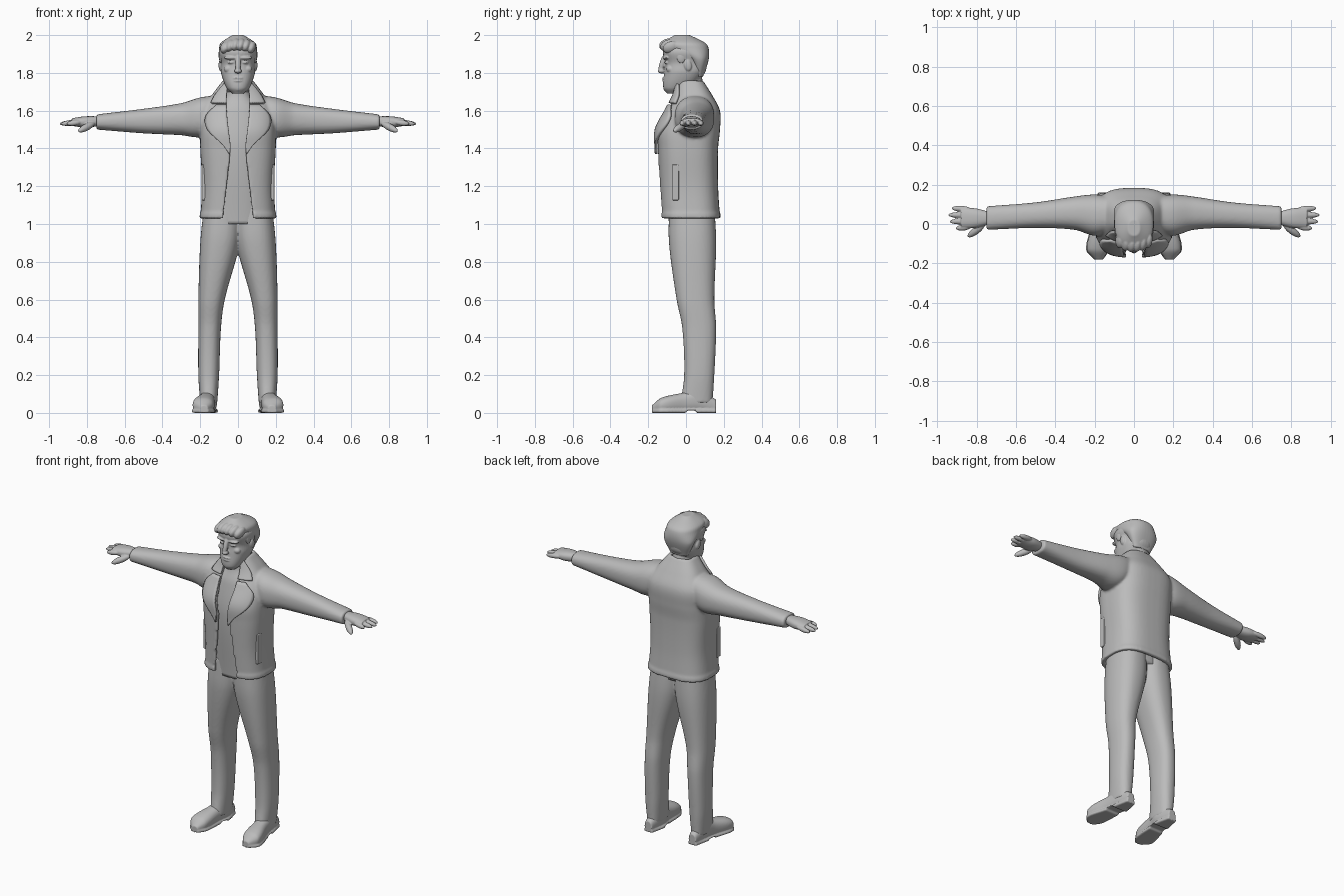
import bpy, bmesh, math
from mathutils import Vector, Matrix

cube = bpy.data.objects.get("Cube")
if cube:
    bpy.data.objects.remove(cube)

clay = bpy.data.materials.new("plain grey")
clay.use_nodes = True
GREY = (.5, .5, .5, 1)
clay.diffuse_color = GREY
clay.node_tree.nodes["Principled BSDF"].inputs["Base Color"].default_value = GREY
BOXY = .7


def blend(rows, position):
    """Smooth curve through the rows, looked up by their first column."""
    position = min(max(position, rows[0][0]), rows[-1][0])
    index = max(k for k in range(len(rows) - 1) if rows[k][0] <= position)
    start, end = rows[index], rows[index + 1]
    before, after = rows[max(index - 1, 0)], rows[min(index + 2, len(rows) - 1)]
    span = end[0] - start[0]
    u = (position - start[0]) / span
    ease = u * u * (3 - 2 * u)
    values = []
    for a, b, p, n in list(zip(start, end, before, after))[1:]:
        slope_in = (b - p) / (end[0] - before[0]) * span
        slope_out = (n - a) / (after[0] - start[0]) * span
        bend = u * (1 - u) * (slope_in * (1 - u) - slope_out * u)
        values.append(a + (b - a) * ease + bend)
    return values


def signed_power(value, exponent):
    return math.copysign(abs(value) ** exponent, value)


def spread(low, high, count):
    return [low + (high - low) * i / count for i in range(count + 1)]


def skin(bm, rings):
    """Join closed rings with quads and cap both ends."""
    loops = [[bm.verts.new(point) for point in ring] for ring in rings]
    for lower, upper in zip(loops, loops[1:]):
        for i in range(len(lower)):
            bm.faces.new((lower[i - 1], lower[i], upper[i], upper[i - 1]))
    bm.faces.new(loops[0])
    bm.faces.new(loops[-1])


def loft(bm, axis, rows, exponent=.85, sides=40):
    """Rounded sections; each row is a position, then low and high on the other axes."""
    order = {"x": (2, 0, 1), "y": (0, 2, 1), "z": (0, 1, 2)}[axis]
    rings = []
    for position in spread(rows[0][0], rows[-1][0], sides):
        a_low, a_high, b_low, b_high = blend(rows, position)
        ring = []
        for i in range(sides):
            angle = math.tau * i / sides
            a = signed_power(math.cos(angle), exponent)
            b = signed_power(math.sin(angle), exponent)
            point = ((a_low + a_high + (a_high - a_low) * a) / 2,
                     (b_low + b_high + (b_high - b_low) * b) / 2, position)
            ring.append(Vector([point[k] for k in order]))
        rings.append(ring)
    skin(bm, rings)


def upright(bm, rows):
    """Loft up z, symmetric in x; each row is height, half width, front, back."""
    loft(bm, "z", [(z, -half, half, front, back) for z, half, front, back in rows])


def blob(bm, centre, radii, turn=Matrix()):
    matrix = Matrix.Translation(centre) @ turn @ Matrix.Diagonal((*radii, 1))
    bmesh.ops.create_uvsphere(bm, u_segments=20, v_segments=12, radius=1, matrix=matrix)


def finger(bm, root, tip, radius):
    root, tip = Vector(root), Vector(tip)
    along = tip - root
    turn = along.to_track_quat("Z", "Y").to_matrix().to_4x4()
    blob(bm, (root + tip) / 2, (radius, radius, along.length / 2), turn)


def finish(name, bm, mirror=True, voxel=0, soften=0, thickness=0):
    bmesh.ops.recalc_face_normals(bm, faces=bm.faces)
    for face in bm.faces:
        face.smooth = True
    mesh = bpy.data.meshes.new(name)
    bm.to_mesh(mesh)
    bm.free()
    part = bpy.data.objects.new(name, mesh)
    bpy.context.collection.objects.link(part)
    mesh.materials.append(clay)
    if thickness:
        solid = part.modifiers.new("Thickness", "SOLIDIFY")
        solid.thickness, solid.offset = thickness, 0
    if mirror:
        part.modifiers.new("Mirror", "MIRROR").use_mirror_merge = False
    if voxel:
        fuse = part.modifiers.new("Fuse", "REMESH")
        fuse.mode, fuse.voxel_size, fuse.use_smooth_shade = "VOXEL", voxel, True
    if soften:
        part.modifiers.new("Soften", "SMOOTH").iterations = soften


# Trousers
bm = bmesh.new()
loft(bm, "z", [(.05, .11, .2, -.03, .14), (.2, .1, .21, -.01, .15), (.45, .09, .21, -.02, .16),
               (.6, .07, .21, -.05, .15), (.9, -.01, .2, -.09, .16), (1.1, -.02, .18, -.09, .15)])
blob(bm, (.08, .03, 1), (.11, .12, .1))
finish("trousers", bm, voxel=.008, soften=5)

# Shoes, with a slightly wider sole and a notch ahead of the heel
SHOE = [(-.18, .16, .2, .01, .04), (-.13, .13, .24, 0, .08), (0, .12, .21, 0, .11),
        (.06, .11, .2, 0, .13), (.16, .13, .18, 0, .07)]
bm = bmesh.new()
loft(bm, "y", SHOE)
loft(bm, "y", [(y, left - .004, right + .004, 0, .02) for y, left, right, low, high in SHOE], .4)
for vert in bm.verts:
    vert.co.z = max(vert.co.z, .012 if 0 < vert.co.y < .05 else 0)
finish("shoes", bm, voxel=.005, soften=2)

# Shirt with a rolled neck
bm = bmesh.new()
upright(bm, [(1, .16, -.09, .14), (1.4, .15, -.12, .13), (1.6, .13, -.09, .13),
             (1.68, .07, -.06, .09), (1.74, .07, -.06, .08)])
blob(bm, (0, .01, 1.71), (.077, .08, .025))
finish("shirt", bm, mirror=False)

# Jacket body: an open C-shaped section of half width, front, back and gap
JACKET = [(1.03, .2, -.13, .18, .08), (1.2, .19, -.14, .17, .06), (1.4, .2, -.15, .17, .04),
          (1.5, .2, -.15, .18, .05), (1.6, .19, -.1, .18, .06), (1.68, .14, -.06, .14, .06),
          (1.76, .08, -.04, .09, .05)]


def jacket_arc(z, inset):
    half, front, back, gap = blend(JACKET, z)
    half, depth, middle = half - inset, (back - front) / 2 - inset, (front + back) / 2
    opening = math.asin((gap / half) ** (1 / BOXY))
    return [Vector((half * signed_power(math.sin(angle), BOXY),
                    middle - depth * signed_power(math.cos(angle), BOXY), z))
            for angle in spread(opening, math.tau - opening, 48)]


def jacket_front(x, z):
    half, front, back, gap = blend(JACKET, z)
    reach = max(0, 1 - (x / half) ** (2 / BOXY)) ** (BOXY / 2)
    return (front + back) / 2 - (back - front) / 2 * reach


bm = bmesh.new()
skin(bm, [jacket_arc(z, -.004 if z < 1.06 else 0) + jacket_arc(z, .022)[::-1]
          for z in spread(JACKET[0][0], JACKET[-1][0], 60)])
# Sleeves
loft(bm, "x", [(.12, -.04, .14, 1.5, 1.68), (.2, -.06, .15, 1.46, 1.67), (.3, -.03, .14, 1.47, 1.64),
               (.5, -.02, .11, 1.48, 1.61), (.75, -.03, .09, 1.5, 1.58)])
finish("jacket", bm, voxel=.008, soften=4)


def flap(bm, rows):
    """Sheet on the jacket front from its opening; each row is height and width."""
    grid = []
    for z in spread(rows[0][0], rows[-1][0], 14):
        gap = blend(JACKET, z)[-1]
        grid.append([bm.verts.new((x, jacket_front(x, z) - .01, z))
                     for x in spread(gap, gap + blend(rows, z)[0], 8)])
    for lower, upper in zip(grid, grid[1:]):
        for i in range(1, len(lower)):
            bm.faces.new((lower[i - 1], lower[i], upper[i], upper[i - 1]))


# Lapels and collar
bm = bmesh.new()
flap(bm, [(1.37, .005), (1.42, .04), (1.5, .11), (1.57, .11), (1.63, .05)])
flap(bm, [(1.64, .08), (1.68, .06), (1.74, .02)])
finish("lapels", bm, thickness=.014)

# Welt pockets
bm = bmesh.new()
bmesh.ops.create_cube(bm, size=1, matrix=Matrix.Translation((.18, -.055, 1.22))
                      @ Matrix.Diagonal((.025, .035, .19, 1)))
finish("pockets", bm, voxel=.004, soften=2)

# Hands
bm = bmesh.new()
loft(bm, "x", [(.73, 0, .06, 1.52, 1.57), (.81, -.02, .08, 1.51, 1.57), (.88, -.02, .08, 1.52, 1.56)])
for i in range(4):
    finger(bm, (.83, .03 * i - .015, 1.54), (.945 - .012 * (i - 1.8) ** 2, .034 * i - .022, 1.53), .015)
finger(bm, (.76, 0, 1.535), (.845, -.065, 1.49), .019)
finish("hands", bm, voxel=.0035, soften=2)

# Head and neck
bm = bmesh.new()
upright(bm, [(1.69, .03, -.1, -.03), (1.72, .06, -.12, .03), (1.8, .09, -.115, .1),
             (1.85, .09, -.11, .11), (1.92, .1, -.12, .11), (1.98, .05, -.07, .06)])
blob(bm, (0, .02, 1.74), (.065, .07, .09))
# Nose
finger(bm, (0, -.11, 1.9), (0, -.14, 1.8), .015)
blob(bm, (0, -.13, 1.81), (.02, .02, .013))
# Brows, eyelids, cheeks, lips, chin and ears
blob(bm, (.035, -.105, 1.88), (.04, .018, .01))
blob(bm, (.035, -.1, 1.855), (.02, .014, .008))
blob(bm, (.05, -.085, 1.82), (.025, .02, .02))
for z in (1.758, 1.772):
    blob(bm, (0, -.112, z), (.028, .014, .007))
blob(bm, (0, -.1, 1.72), (.03, .02, .02))
blob(bm, (.093, .01, 1.84), (.01, .02, .03), Matrix.Rotation(.2, 4, "X"))
finish("head", bm, voxel=.004, soften=2)

# Hair with a swept front and sideburns
bm = bmesh.new()
upright(bm, [(1.78, .06, .05, .09), (1.87, .1, .01, .12), (1.93, .1, -.1, .12),
             (1.96, .09, -.12, .1), (2, .03, -.06, .02)])
sweep = Matrix.Rotation(.35, 4, "Y") @ Matrix.Rotation(.35, 4, "X")
for x in spread(-.07, .07, 5):
    blob(bm, (x, 4 * x * x - .1, 1.95 - 3 * x * x), (.023, .045, .032), sweep)
for side in (-1, 1):
    blob(bm, (.09 * side, -.025, 1.885), (.01, .025, .035))
finish("hair", bm, mirror=False, voxel=.004, soften=2)
